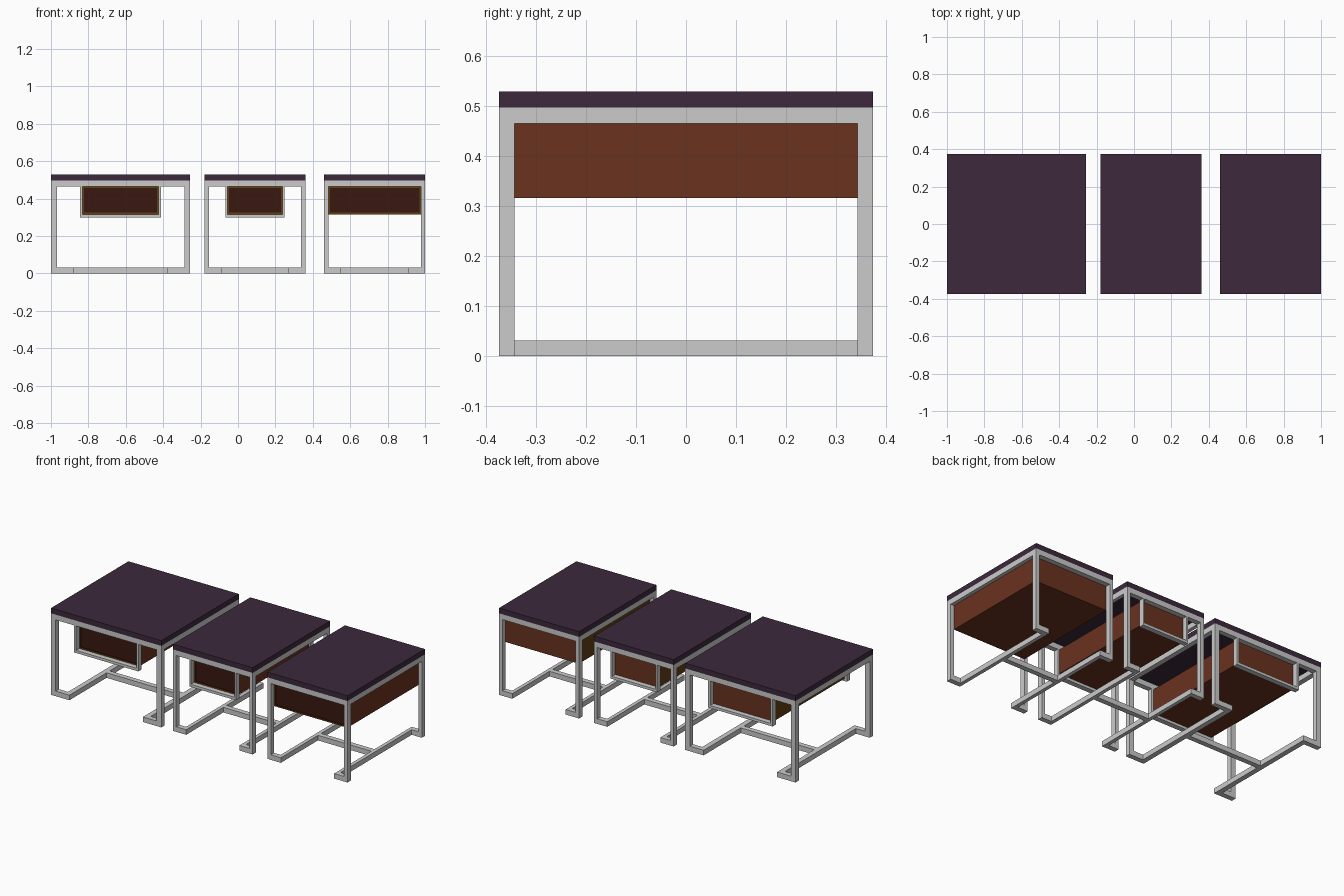
import bpy, bmesh

if "Cube" in bpy.data.objects:
    bpy.data.objects.remove(bpy.data.objects["Cube"])

D = 0.373          # half depth
H = 0.497          # frame height
TOP = 0.529        # table top height
T = 0.031          # tube thickness
BOX0, BOX1 = 0.316, 0.465   # drawer box bottom and top


def material(name, rgb):
    m = bpy.data.materials.new(name)
    m.diffuse_color = (*rgb, 1)
    m.use_nodes = True
    m.node_tree.nodes["Principled BSDF"].inputs["Base Color"].default_value = m.diffuse_color
    return m


PURPLE = material("plum_top", (0.045, 0.022, 0.045))
BROWN = material("red_brown", (0.142, 0.032, 0.0137))
DARK = material("dark_brown", (0.042, 0.009, 0.0056))
OLIVE = material("ochre_edge", (0.122, 0.05, 0.006))


def boxes(name, spans, mats=()):
    """One object made of axis-aligned boxes given as (x0, x1, y0, y1, z0, z1)."""
    bm = bmesh.new()
    for x0, x1, y0, y1, z0, z1 in spans:
        for v in bmesh.ops.create_cube(bm, size=1)["verts"]:
            v.co.x = x1 if v.co.x > 0 else x0
            v.co.y = y1 if v.co.y > 0 else y0
            v.co.z = z1 if v.co.z > 0 else z0
    me = bpy.data.meshes.new(name)
    bm.to_mesh(me)
    bm.free()
    for m in mats:
        me.materials.append(m)
    ob = bpy.data.objects.new(name, me)
    bpy.context.collection.objects.link(ob)
    return ob


def drawer(name, x0, x1):
    # body with a shallow inset front
    ob = boxes(name, [(x0, x1, -D + T, D - T, BOX0, BOX1)], [BROWN, OLIVE, DARK])
    bm = bmesh.new()
    bm.from_mesh(ob.data)
    for f in bm.faces:
        if f.normal.x < -0.9:
            f.material_index = 1
    front = next(f for f in bm.faces if f.normal.y < -0.9)
    rim = bmesh.ops.inset_region(bm, faces=[front], thickness=0.012)["faces"]
    for f in rim:
        f.material_index = 1
    front.material_index = 2
    inner = bmesh.ops.extrude_face_region(bm, geom=[front])
    bmesh.ops.translate(bm, vec=(0, 0.006, 0),
                        verts=[g for g in inner["geom"] if isinstance(g, bmesh.types.BMVert)])
    if front.is_valid:
        bmesh.ops.delete(bm, geom=[front], context='FACES_ONLY')
    bm.to_mesh(ob.data)
    bm.free()


def table(name, x0, x1, box_ratio, hangers):
    c, half = (x0 + x1) / 2, (x1 - x0) / 2
    t = T * half / 0.3715            # tube width scales with the table width
    foot = 0.124 * half / 0.3715     # length of the inward foot

    boxes(name + "_top", [(x0, x1, -D, D, H, TOP)], [PURPLE])

    # upper rails, legs, feet, runners and stretcher
    rails = [(x0 + t, x1 - t, y, y + T, BOX1, H) for y in (-D, D - T)]
    rails += [(x, x + t, -D + T, D - T, BOX1, H) for x in (x0, x1 - t)]
    boxes(name + "_upper_rails", rails)
    boxes(name + "_legs", [(x, x + t, y, y + T, 0, H)
                           for x in (x0, x1 - t) for y in (-D, D - T)])
    boxes(name + "_feet", [(a, b, y, y + T, 0, T) for y in (-D, D - T)
                           for a, b in ((x0 + t, x0 + foot), (x1 - foot, x1 - t))])
    boxes(name + "_runners", [(a, a + t, -D + T, D - T, 0, T)
                              for a in (x0 + foot - t, x1 - foot)])
    boxes(name + "_stretcher", [(x0 + foot, x1 - foot, -T / 2, T / 2, 0, T)])

    # drawer box, with hanging brackets at both ends if it is narrow
    w = half * box_ratio
    drawer(name + "_drawer", c - w, c + w)
    if hangers:
        b, zb = t * 0.45, BOX0 - 0.016
        spans = []
        for y in (-D, D - T):
            spans += [(c - w - b, c - w, y, y + T, zb, BOX1),
                      (c + w, c + w + b, y, y + T, zb, BOX1),
                      (c - w, c + w, y, y + T, zb, BOX0)]
        boxes(name + "_drawer_hangers", spans)


table("wide_table", -1.0, -0.256, 0.546, True)
table("middle_table", -0.178, 0.36, 0.546, True)
table("right_table", 0.46, 1.0, 0.917, False)
